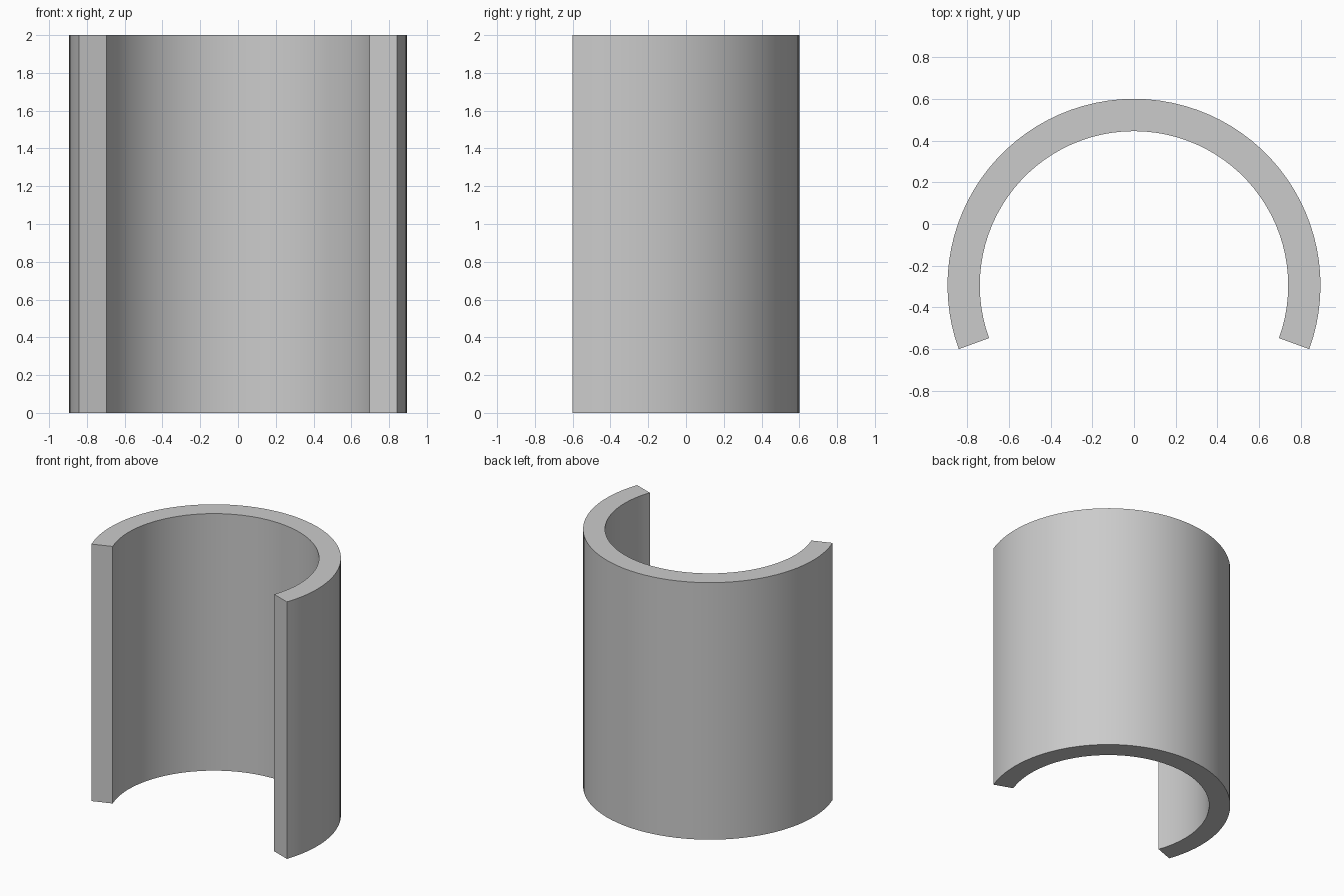
import bpy
import bmesh
from math import cos, sin, radians

if "Cube" in bpy.data.objects:
    bpy.data.objects.remove(bpy.data.objects["Cube"])

OUTER, INNER, HEIGHT = 0.895, 0.74, 2.0
START, SWEEP, STEPS = -20, 220, 56
# Offset that centres the open arc front to back
CENTRE_Y = -OUTER * (1 - sin(radians(20))) / 2

grey = bpy.data.materials.new("light grey")
grey.use_nodes = True
colour = (0.6, 0.6, 0.6, 1)
grey.diffuse_color = colour
grey.node_tree.nodes["Principled BSDF"].inputs["Base Color"].default_value = colour


def arc_point(bm, radius, step):
    a = radians(START + SWEEP * step / STEPS)
    return bm.verts.new((radius * cos(a), CENTRE_Y + radius * sin(a), 0))


# C-shaped cross-section, extruded upwards
bm = bmesh.new()
outer = [arc_point(bm, OUTER, i) for i in range(STEPS + 1)]
inner = [arc_point(bm, INNER, i) for i in range(STEPS + 1)]
base = [bm.faces.new((outer[i], outer[i + 1], inner[i + 1], inner[i]))
        for i in range(STEPS)]
result = bmesh.ops.extrude_face_region(bm, geom=base, use_keep_orig=True)
top = [v for v in result["geom"] if isinstance(v, bmesh.types.BMVert)]
bmesh.ops.translate(bm, verts=top, vec=(0, 0, HEIGHT))
bmesh.ops.recalc_face_normals(bm, faces=bm.faces)

mesh = bpy.data.meshes.new("open_sleeve")
bm.to_mesh(mesh)
bm.free()
mesh.materials.append(grey)
sleeve = bpy.data.objects.new("open_sleeve", mesh)
bpy.context.collection.objects.link(sleeve)

# Smooth curved walls, sharp rims and ends
bpy.ops.object.select_all(action="DESELECT")
sleeve.select_set(True)
bpy.context.view_layer.objects.active = sleeve
bpy.ops.object.shade_smooth_by_angle(angle=radians(30))
